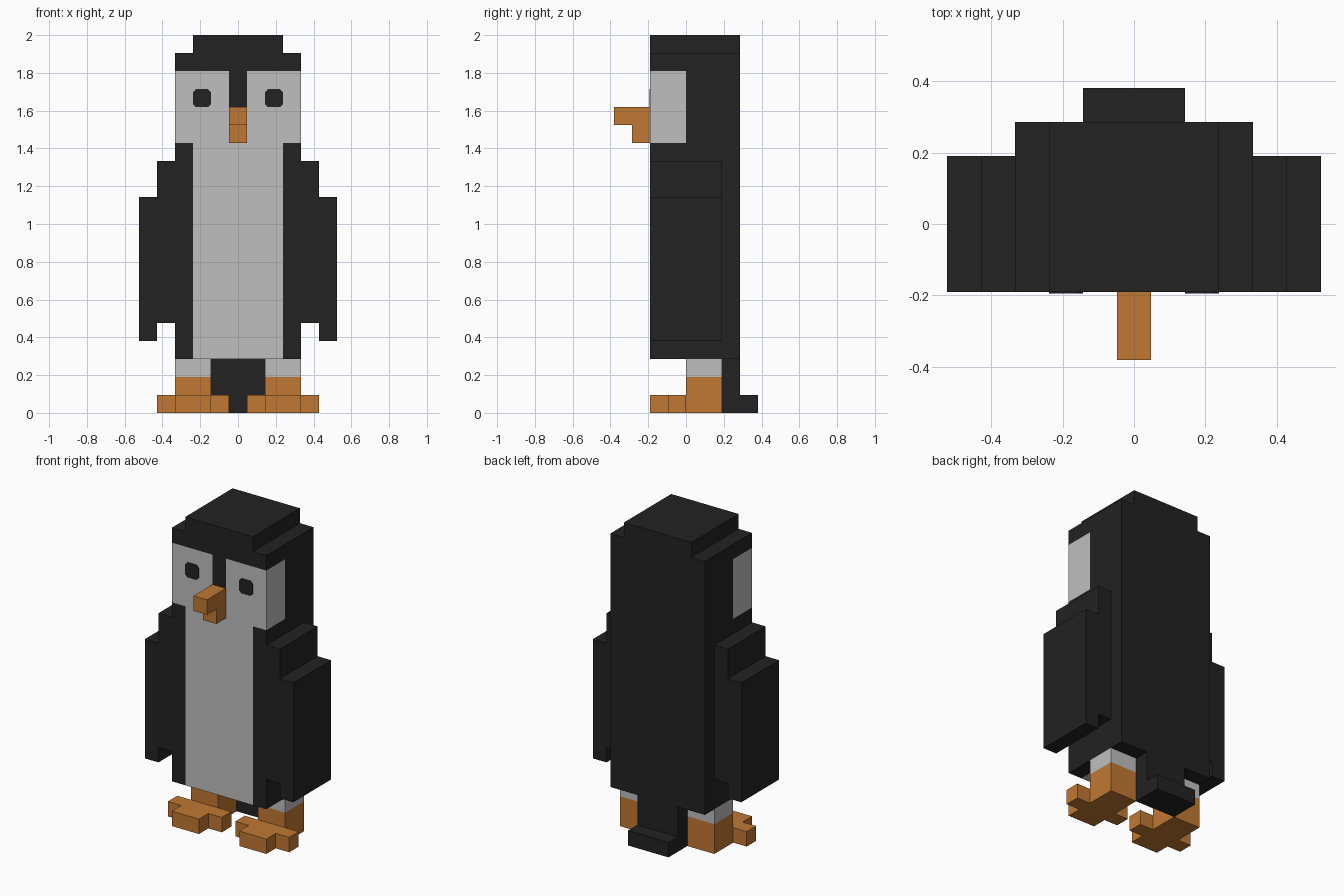
import bpy
import bmesh
from mathutils import Vector

if "Cube" in bpy.data.objects:
    bpy.data.objects.remove(bpy.data.objects["Cube"], do_unlink=True)

U = 2 / 21  # one block of the model; positions below are in blocks


def material(name, rgb):
    m = bpy.data.materials.new(name)
    m.use_nodes = True
    m.diffuse_color = (*rgb, 1)
    bsdf = m.node_tree.nodes["Principled BSDF"]
    bsdf.inputs["Base Color"].default_value = (*rgb, 1)
    bsdf.inputs["Roughness"].default_value = 0.8
    return m


BLACK = material("black", (0.016, 0.016, 0.016))
WHITE = material("light grey", (0.52, 0.52, 0.52))
ORANGE = material("orange", (0.53, 0.188, 0.032))


def add_box(bm, x, y, z):
    verts = bmesh.ops.create_cube(bm, size=1)["verts"]
    for v in verts:
        v.co = Vector([U * (lo + (hi - lo) * (c + 0.5))
                       for c, (lo, hi) in zip(v.co, (x, y, z))])
    return verts


def finish(bm, name, *mats):
    mesh = bpy.data.meshes.new(name)
    bm.to_mesh(mesh)
    bm.free()
    for m in mats:
        mesh.materials.append(m)
    obj = bpy.data.objects.new(name, mesh)
    bpy.context.collection.objects.link(obj)
    return obj


def boxes(name, mat, *parts, side=1):
    """Boxes given as (x, y, z) ranges; side=-1 mirrors them to the right."""
    bm = bmesh.new()
    for x, y, z in parts:
        add_box(bm, x if side > 0 else (-x[1], -x[0]), y, z)
    return finish(bm, name, mat)


# Body: one block, cut along the edges of the markings
bm = bmesh.new()
add_box(bm, (-3.5, 3.5), (-2, 3), (3, 20))
for axis, cuts in enumerate(((-2.5, -0.5, 0.5, 2.5), (0,), (15, 19))):
    for c in cuts:
        n = Vector((0, 0, 0))
        n[axis] = 1
        bmesh.ops.bisect_plane(bm, geom=bm.verts[:] + bm.edges[:] + bm.faces[:],
                               plane_co=n * c * U, plane_no=n)
bm.normal_update()
for f in bm.faces:
    c, n = f.calc_center_median() / U, f.normal
    front, side, under = n.y < -0.5, abs(n.x) > 0.5, n.z < -0.5
    face_band = 15 < c.z < 19
    cheek = face_band and ((front and abs(c.x) > 0.5) or (side and c.y < 0))
    belly = abs(c.x) < 2.5 and ((front and c.z < 15) or (under and c.y < 0))
    f.material_index = int(cheek or belly)
finish(bm, "body", BLACK, WHITE)

# Crown, beak and tail
boxes("crown", BLACK, ((-2.5, 2.5), (-2, 3), (20, 21)))
boxes("beak", ORANGE, ((-0.5, 0.5), (-4, -2), (16, 17)),
      ((-0.5, 0.5), (-3, -2), (15, 16)))
boxes("tail", BLACK, ((-1.5, 1.5), (2, 3), (1, 3)),
      ((-1.5, 1.5), (2, 4), (0, 1)))

for s, label in ((1, "left"), (-1, "right")):
    # Stepped wing
    boxes(label + "_wing", BLACK, ((3.5, 4.5), (-2, 2), (5, 14)),
          ((4.5, 5.5), (-2, 2), (4, 12)), side=s)
    # Thigh, shin and three-toed foot
    boxes(label + "_thigh", WHITE, ((1.5, 3.5), (0, 2), (2, 3)), side=s)
    boxes(label + "_shin", ORANGE, ((1.5, 3.5), (0, 2), (0, 2)), side=s)
    boxes(label + "_foot", ORANGE, ((0.5, 4.5), (-1, 0), (0, 1)),
          ((1.5, 3.5), (-2, -1), (0, 1)), side=s)
    # Eye: thin plate with clipped corners
    bm = bmesh.new()
    x = (1.5, 2.5) if s > 0 else (-2.5, -1.5)
    add_box(bm, x, (-2.04, -1.98), (17, 18))
    depth_edges = [e for e in bm.edges
                   if abs(e.verts[0].co.y - e.verts[1].co.y) > 0.001]
    bmesh.ops.bevel(bm, geom=depth_edges, offset=0.016, segments=1,
                    affect='EDGES')
    finish(bm, label + "_eye", BLACK)
